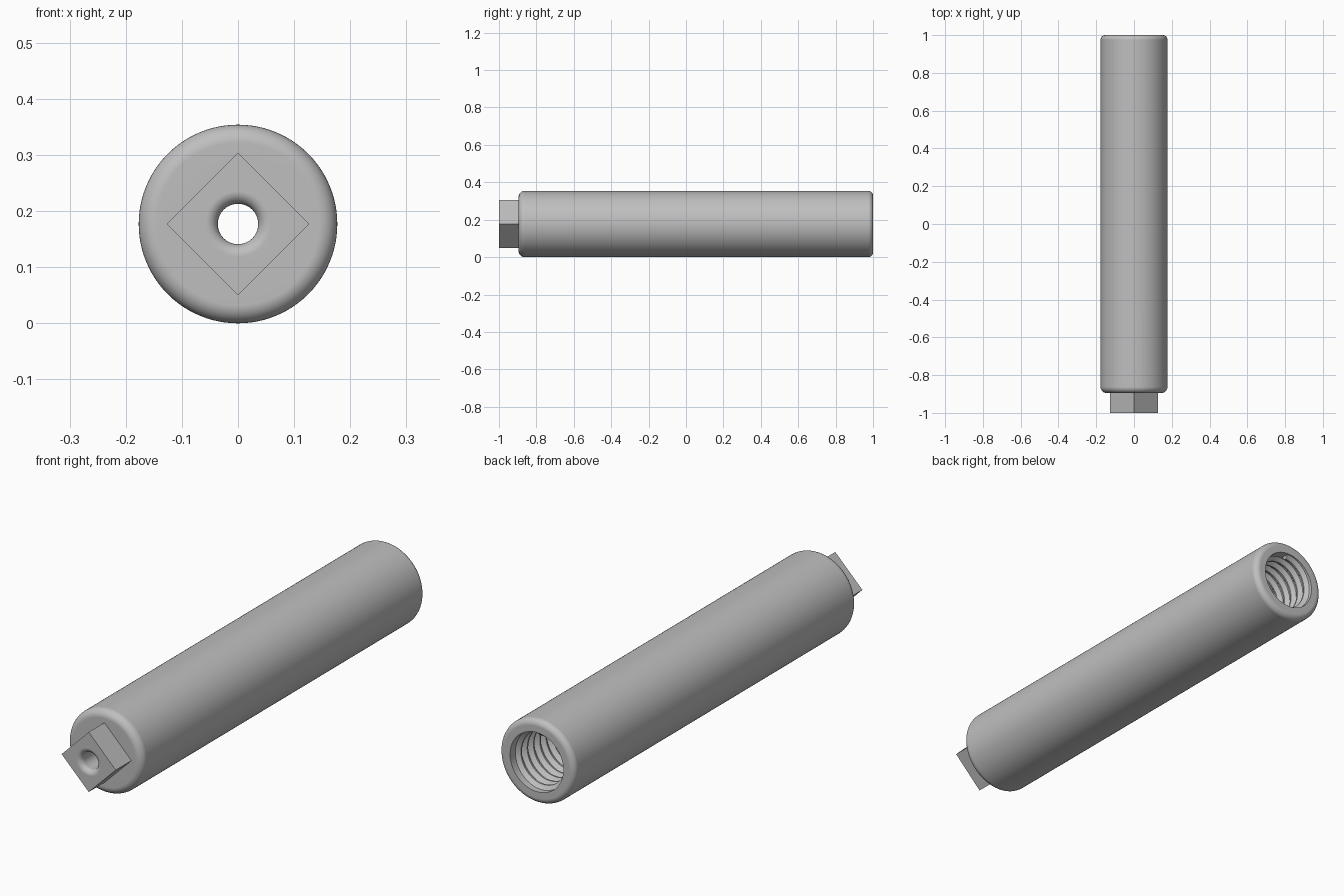
import bpy, bmesh
from math import sin, cos, pi, tau

if "Cube" in bpy.data.objects:
    bpy.data.objects.remove(bpy.data.objects["Cube"])

# Main dimensions
SEG = 96
R = 0.177            # body radius, also the axis height
FRONT, SHOULDER, REAR = -1.0, -0.895, 1.0
SQUARE = 0.127       # half diagonal of the drive square
HOLE, BORE = 0.036, 0.125
BORE_END = 0.3
PITCH = 0.042

steel = bpy.data.materials.new("grey steel")
steel.use_nodes = True
colour = (0.52, 0.52, 0.52, 1)
steel.diffuse_color = colour
bsdf = next(n for n in steel.node_tree.nodes if n.type == "BSDF_PRINCIPLED")
bsdf.inputs["Base Color"].default_value = colour


def point(r, t, y):
    return (r * sin(t), y, R + r * cos(t))


def finish(name, bm):
    bmesh.ops.recalc_face_normals(bm, faces=bm.faces)
    mesh = bpy.data.meshes.new(name)
    bm.to_mesh(mesh)
    bm.free()
    mesh.materials.append(steel)
    obj = bpy.data.objects.new(name, mesh)
    bpy.context.collection.objects.link(obj)
    bpy.ops.object.select_all(action="DESELECT")
    obj.select_set(True)
    bpy.context.view_layer.objects.active = obj
    bpy.ops.object.shade_smooth_by_angle(angle=pi / 6)
    weighted = obj.modifiers.new("weighted normals", "WEIGHTED_NORMAL")
    weighted.keep_sharp = True
    return obj


def loft(name, rings):
    """Join rings (radius, y, is_square) about the long axis."""
    bm = bmesh.new()
    loops = []
    for r, y, square in rings:
        loop = []
        for i in range(SEG):
            t = tau * i / SEG
            k = r / (abs(sin(t)) + abs(cos(t))) if square else r
            loop.append(bm.verts.new(point(k, t, y)))
        loops.append(loop)
    for a, b in zip(loops, loops[1:]):
        for i in range(SEG):
            j = (i + 1) % SEG
            bm.faces.new((a[i], a[j], b[j], b[i]))
    return finish(name, bm)


def fillet(r, y, size, start, steps=8):
    """Quarter round with centre (r, y), as circular rings."""
    angles = [start + pi / 2 * i / steps for i in range(steps + 1)]
    return [(r + size * cos(a), y + size * sin(a), False) for a in angles]


# Round body with rounded ends, a rear bore and a through hole
f, b = 0.032, 0.025
loft("body",
     [(SQUARE, SHOULDER, True)]
     + fillet(R - f, SHOULDER + f, f, -pi / 2)
     + fillet(R - b, REAR - b, b, 0)
     + [(BORE, REAR, False), (BORE, BORE_END, False),
        (HOLE, BORE_END, False), (HOLE, SHOULDER, False)])

# Square drive end with a rounded hole mouth
m = 0.022
loft("drive_square",
     [(SQUARE, SHOULDER, True), (SQUARE, FRONT, True)]
     + fillet(HOLE + m, FRONT + m, m, -pi / 2)[:1]
     + fillet(HOLE + m, FRONT + m, m, -pi)[::-1][1:]
     + [(HOLE, SHOULDER, False)])

# Helical thread ridge inside the bore
bm = bmesh.new()
section = [(BORE + 0.001, -0.45), (0.109, -0.08), (0.109, 0.08), (BORE + 0.001, 0.45)]
per_turn = 64
turns = int((REAR - BORE_END) / PITCH) - 1
previous = None
for i in range(per_turn * turns + 1):
    t = tau * i / per_turn
    y = REAR - 0.022 - PITCH * (turns - t / tau)
    row = [bm.verts.new(point(r, t, y + k * PITCH)) for r, k in section]
    if previous:
        for j in range(len(section) - 1):
            bm.faces.new((previous[j], previous[j + 1], row[j + 1], row[j]))
    else:
        bm.faces.new(row)
    previous = row
bm.faces.new(previous)
finish("internal_thread", bm)
